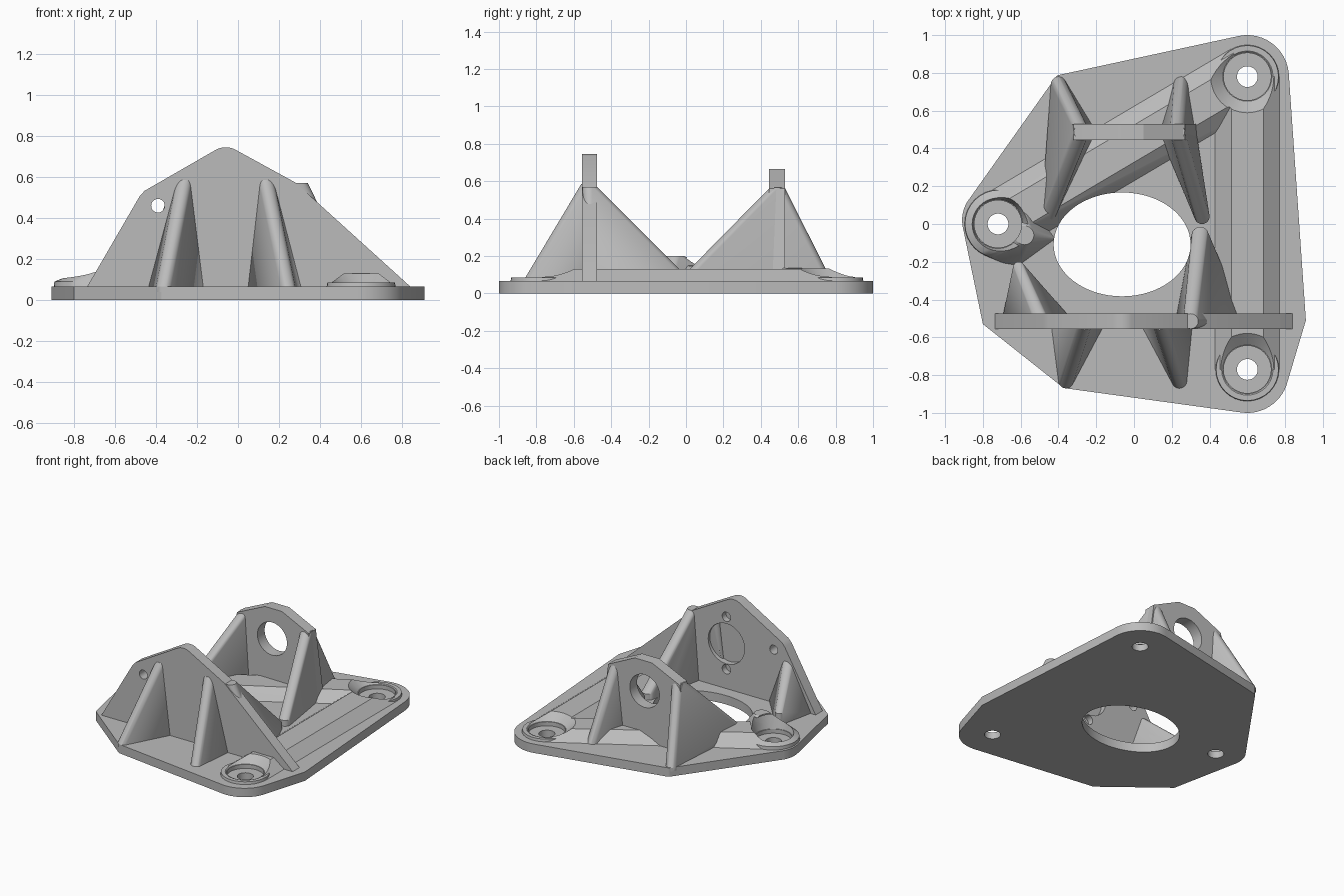
import bpy, bmesh, math
from mathutils import Vector

cube = bpy.data.objects.get("Cube")
if cube:
    bpy.data.objects.remove(cube, do_unlink=True)

grey = bpy.data.materials.new("plain grey")
grey.use_nodes = True
COLOUR = (0.5, 0.5, 0.5, 1)
grey.diffuse_color = COLOUR
grey.node_tree.nodes["Principled BSDF"].inputs["Base Color"].default_value = COLOUR

FLOOR = 0.066      # top of the base plate


def solid(name, points):
    """Convex solid wrapped around a set of points."""
    bm = bmesh.new()
    for p in points:
        bm.verts.new(p)
    bmesh.ops.remove_doubles(bm, verts=bm.verts[:], dist=0.0005)
    bmesh.ops.convex_hull(bm, input=bm.verts[:])
    bmesh.ops.delete(bm, geom=[v for v in bm.verts if not v.link_faces], context='VERTS')
    bmesh.ops.dissolve_limit(bm, angle_limit=0.01, verts=bm.verts[:], edges=bm.edges[:])
    bmesh.ops.recalc_face_normals(bm, faces=bm.faces[:])
    mesh = bpy.data.meshes.new(name)
    bm.to_mesh(mesh)
    bm.free()
    mesh.materials.append(grey)
    ob = bpy.data.objects.new(name, mesh)
    bpy.context.collection.objects.link(ob)
    return ob


def arc(x, y, r, start, end, n=12):
    angles = [math.radians(start + (end - start) * i / n) for i in range(n + 1)]
    return [(x + r * math.cos(a), y + r * math.sin(a)) for a in angles]


def ring(x, y, z, r, n=32):
    return [(px, py, z) for px, py in arc(x, y, r, 0, 360, n)]


def prism(outline, z0, z1):
    return [(x, y, z) for x, y in outline for z in (z0, z1)]


def upright(outline, y0, y1):
    return [(x, y, z) for x, z in outline for y in (y0, y1)]


def cut(ob, cutters):
    for c in cutters:
        mod = ob.modifiers.new("cut", 'BOOLEAN')
        mod.operation, mod.solver, mod.object = 'DIFFERENCE', 'EXACT', c
    graph = bpy.context.evaluated_depsgraph_get()
    mesh = bpy.data.meshes.new_from_object(ob.evaluated_get(graph))
    ob.modifiers.clear()
    ob.data = mesh


parts, helpers = [], []


def part(name, points, cutters=()):
    ob = solid(name, points)
    if cutters:
        cut(ob, cutters)
    parts.append(ob)


def helper(name, points):
    ob = solid(name, points)
    ob.hide_render = True
    helpers.append(ob)
    return ob


# Cutters: central opening and the three stepped bolt holes
oval = [(-0.063 + 0.3625 * x, -0.108 + 0.275 * y) for x, y in arc(0, 0, 1, 0, 360, 64)]
opening = helper("opening_cutter", prism(oval, -0.1, 0.5))
bolts = {"back": (0.6, 0.78), "front": (0.6, -0.77), "right": (-0.72, 0.0)}
bolt_cuts = []
for key, (x, y) in bolts.items():
    flare = 0.16 if key == "right" else 0.265
    bolt_cuts += [
        helper(key + "_shaft_cutter", ring(x, y, -0.1, 0.055) + ring(x, y, 0.3, 0.055)),
        helper(key + "_seat_cutter", ring(x, y, 0.05, 0.125) + ring(x, y, 0.3, 0.125)),
        helper(key + "_flare_cutter", ring(x, y, 0.08, 0.13) + ring(x, y, 0.19, flare)),
    ]
base_cuts = [opening] + bolt_cuts

# Base plate
outline = ([(0.91, -0.51)] + arc(0.6, 0.78, 0.22, 5, 102) + arc(-0.39, 0.76, 0.03, 102, 150)
           + arc(-0.72, 0.02, 0.19, 150, 190) + [(-0.80, -0.53)]
           + arc(-0.36, -0.84, 0.03, 215, 262) + arc(0.6, -0.78, 0.22, 262, 340))
part("base_plate", prism(outline, 0, FLOOR), base_cuts)

# Low pads around the two left bolts, raised boss on the right bolt
for key in ("back", "front"):
    x, y = bolts[key]
    part(key + "_bolt_pad", ring(x, y, 0.04, 0.172) + ring(x, y, 0.085, 0.165), bolt_cuts)
part("right_bolt_boss", ring(-0.715, 0, 0.04, 0.185) + ring(-0.715, 0, 0.09, 0.18)
     + ring(-0.58, -0.06, 0.2, 0.05) + [(-0.40, -0.08, 0.04), (-0.62, -0.24, 0.04)], base_cuts)


# Raised bars joining the bolts
def bar(name, start, end, heights):
    a, b = Vector(start), Vector(end)
    side = (b - a).normalized().orthogonal()
    points = []
    for p, h in zip((a, b), heights):
        for width, z in ((0.17, 0.04), (0.17, FLOOR), (0.085, h)):
            for s in (-width, width):
                q = p + side * s
                points.append((q.x, q.y, z))
    part(name, points, base_cuts)


bar("left_bar", bolts["front"], bolts["back"], (0.13, 0.13))
bar("back_bar", bolts["right"], bolts["back"], (0.15, 0.13))

# Front wall with one through hole and shallow round recesses behind
front_profile = ([(-0.735, 0.04), (-0.735, FLOOR), (-0.48, 0.505), (-0.455, 0.533)]
                 + arc(-0.06, 0.645, 0.1, 121, 60) + [(0.28, 0.573), (0.84, FLOOR), (0.84, 0.04)])
wall_cuts = [helper("through_cutter", upright(arc(-0.39, 0.46, 0.033, 0, 360, 24), -0.7, -0.4))]
for x, z, r in ((0, 0.40, 0.15), (0, 0.60, 0.035), (0, 0.21, 0.035)):
    wall_cuts.append(helper("recess_cutter", upright(arc(x, z, r, 0, 360, 32), -0.52, -0.4)))
part("front_wall", upright(front_profile, -0.557, -0.475), wall_cuts)

# Back wall with its round hole
back_profile = [(-0.42, 0.04), (-0.32, 0.56), (-0.12, 0.65), (-0.09, 0.665),
                (0.05, 0.665), (0.08, 0.65), (0.27, 0.56), (0.34, 0.04)]
bore = helper("bore_cutter", upright(arc(-0.03, 0.44, 0.122, 0, 360, 40), 0.3, 0.7))
part("back_wall", upright(back_profile, 0.445, 0.53), [bore])


# Drafted gussets with rounded ridges
def gusset(name, top, feet, base, cutters=()):
    points = ring(*top, 0.04)
    for x, y, z, r in feet:
        points += ring(x, y, z, r) + ring(x, y, 0.04, r)
    points += [(x, top[1], z) for x in base for z in (0.04, FLOOR)]
    part(name, points, cutters)


gusset("front_right_gusset", (-0.26, -0.52, 0.585), [(-0.36, -0.83, FLOOR, 0.04)], (-0.44, -0.15))
gusset("front_left_gusset", (0.135, -0.52, 0.585), [(0.24, -0.83, FLOOR, 0.04)], (0.03, 0.31))
gusset("inner_left_gusset", (0.30, -0.515, 0.57), [(0.35, -0.06, 0.11, 0.045)],
       (0.22, 0.59), [opening])
gusset("inner_right_gusset", (-0.49, -0.515, 0.40), [(-0.61, -0.23, 0.15, 0.03)],
       (-0.70, -0.32), [opening])
gusset("back_right_gusset", (-0.278, 0.488, 0.565),
       [(-0.40, 0.74, FLOOR, 0.04), (-0.45, 0.06, 0.11, 0.04)], (-0.20,), [opening])
gusset("back_left_gusset", (0.228, 0.488, 0.565),
       [(0.25, 0.74, FLOOR, 0.04), (0.36, 0.04, 0.11, 0.04)], (0.13,), [opening])

# Remove the cutters and smooth the curved faces
for ob in helpers:
    bpy.data.objects.remove(ob, do_unlink=True)
bpy.ops.object.select_all(action='DESELECT')
for ob in parts:
    ob.select_set(True)
bpy.context.view_layer.objects.active = parts[0]
bpy.ops.object.shade_smooth_by_angle(angle=math.radians(25))
